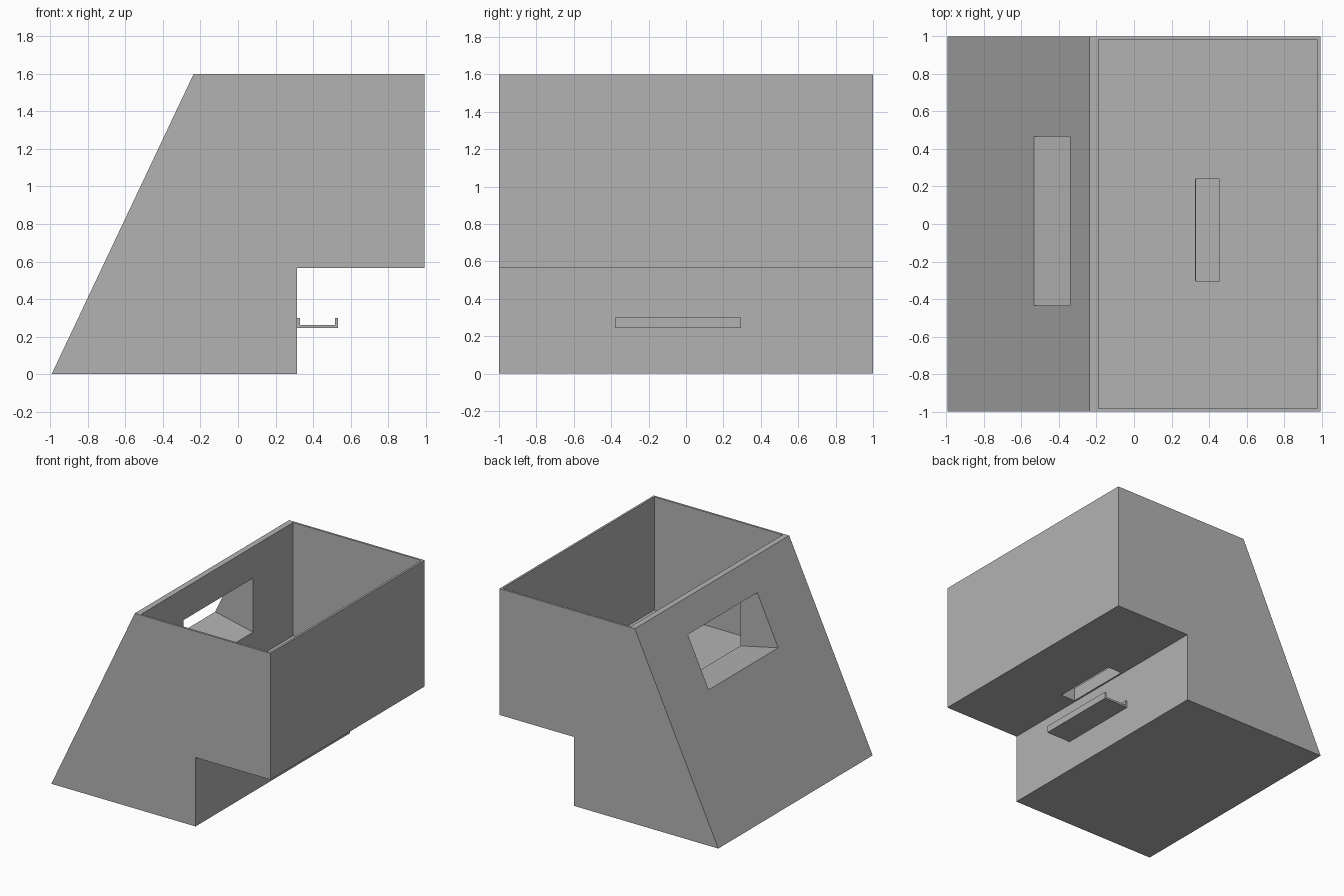
import bpy, bmesh

if "Cube" in bpy.data.objects:
    bpy.data.objects.remove(bpy.data.objects["Cube"], do_unlink=True)

grey = bpy.data.materials.new("plain_grey")
grey.use_nodes = True
colour = (0.45, 0.45, 0.45, 1)
grey.diffuse_color = colour
grey.node_tree.nodes["Principled BSDF"].inputs["Base Color"].default_value = colour


def prism(name, profile, y0, y1):
    """Extrude an (x, z) profile along y."""
    bm = bmesh.new()
    face = bm.faces.new([bm.verts.new((x, y0, z)) for x, z in profile])
    ext = bmesh.ops.extrude_face_region(bm, geom=[face])["geom"]
    moved = [v for v in ext if isinstance(v, bmesh.types.BMVert)]
    bmesh.ops.translate(bm, verts=moved, vec=(0, y1 - y0, 0))
    bmesh.ops.recalc_face_normals(bm, faces=bm.faces)
    mesh = bpy.data.meshes.new(name)
    bm.to_mesh(mesh)
    bm.free()
    mesh.materials.append(grey)
    obj = bpy.data.objects.new(name, mesh)
    bpy.context.collection.objects.link(obj)
    return obj


def rect(x0, x1, z0, z1):
    return [(x0, z0), (x1, z0), (x1, z1), (x0, z1)]


def cut(target, cutter):
    mod = target.modifiers.new(cutter.name, 'BOOLEAN')
    mod.operation = 'DIFFERENCE'
    mod.solver = 'EXACT'
    mod.object = cutter
    bpy.context.view_layer.objects.active = target
    bpy.ops.object.modifier_apply(modifier=mod.name)
    bpy.data.objects.remove(cutter, do_unlink=True)


# Body: sloped face on one side, stepped overhang on the other
LEFT, RIGHT, STEP, TOP, RIM, LEDGE = -0.993, 0.993, 0.315, 1.6, -0.236, 0.565
body = prism("hopper_body", [(LEFT, 0), (STEP, 0), (STEP, LEDGE), (RIGHT, LEDGE),
                             (RIGHT, TOP), (RIM, TOP)], -1, 1)

# Open bin with thin walls
INNER, FLOOR = -0.188, 0.672
cut(body, prism("bin_cutter", rect(INNER, 0.976, FLOOR, 1.8), -0.983, 0.983))


# Window through the sloped wall, its floor and ceiling tilting down inward
def tilted(x, x_edge):
    z_edge = (x_edge - LEFT) / (RIM - LEFT) * TOP
    return (x, z_edge - 0.22 * (x - x_edge))


LOW, HIGH = -0.532, -0.342
cut(body, prism("window_cutter", [tilted(-0.9, LOW), tilted(-0.1, LOW),
                                  tilted(-0.1, HIGH), tilted(-0.9, HIGH)], -0.435, 0.465))

# Outlet slot in the overhang floor
cut(body, prism("slot_cutter", rect(0.328, 0.455, 0.4, 0.8), -0.305, 0.24))

# Catch tray: open-ended channel under the slot
T0, T1, BASE, LIP, WALL = STEP, 0.532, 0.245, 0.3, 0.016
prism("catch_tray", [(T0, BASE), (T1, BASE), (T1, LIP), (T1 - WALL, LIP),
                     (T1 - WALL, BASE + WALL), (T0 + WALL, BASE + WALL),
                     (T0 + WALL, LIP), (T0, LIP)], -0.38, 0.295)
